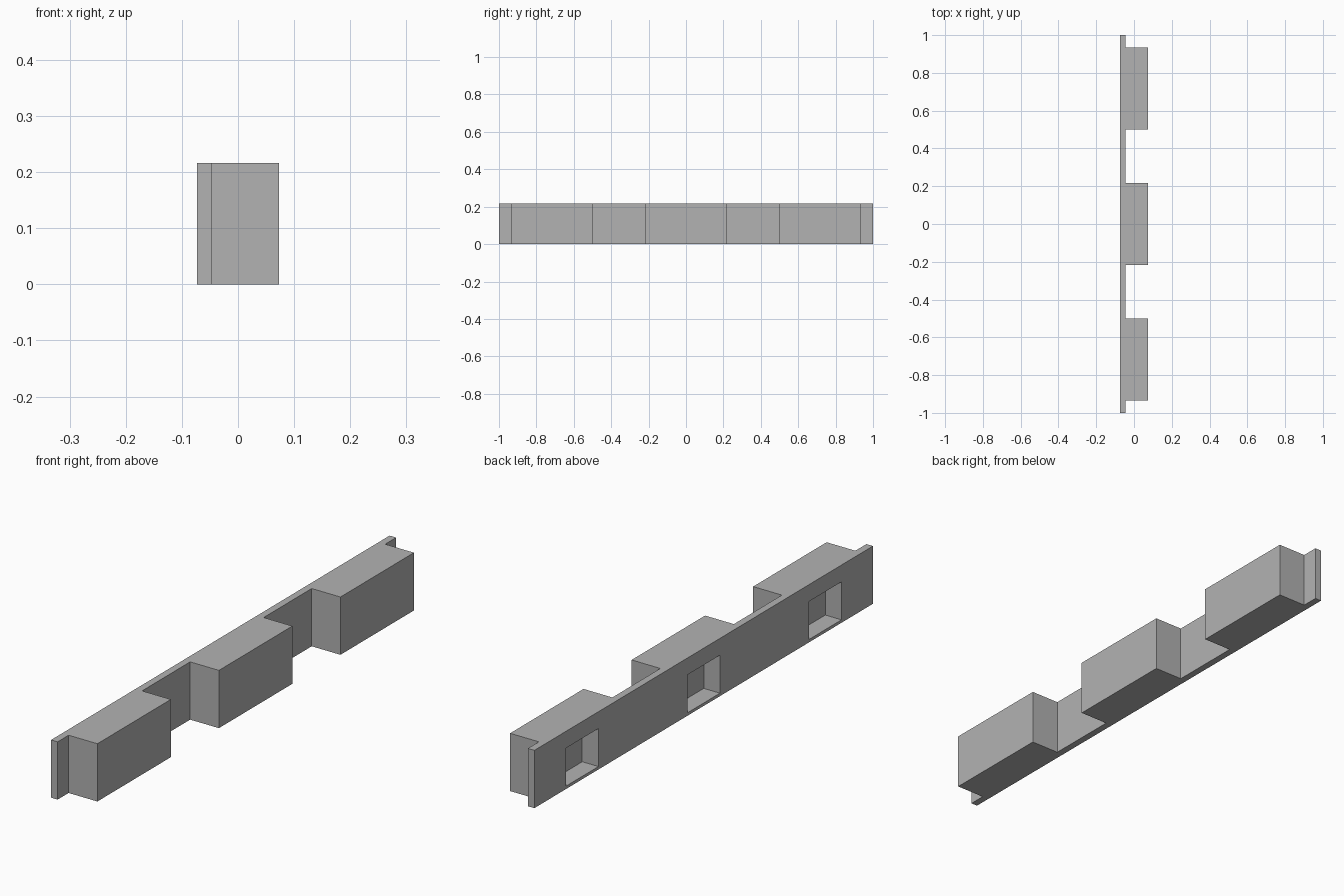
import bpy
import bmesh
from mathutils import Matrix, Vector

cube = bpy.data.objects.get("Cube")
if cube:
    bpy.data.objects.remove(cube, do_unlink=True)

# Main dimensions
HALF_LENGTH = 1.0
HALF_WIDTH = 0.073
HEIGHT = 0.216
PLATE_FRONT = -0.046
PITCH = 0.718
BLOCK_HALF = 0.217
POCKET_SIZE = Vector((0.067, 0.193, 0.142))
POCKET_BOTTOM = 0.011
BLOCK_CENTRES = [-PITCH, 0, PITCH]

grey = bpy.data.materials.new("plain_grey")
grey.use_nodes = True
grey.diffuse_color = (0.448, 0.448, 0.448, 1)
grey.node_tree.nodes["Principled BSDF"].inputs["Base Color"].default_value = grey.diffuse_color


def make_object(name, bm):
    bmesh.ops.recalc_face_normals(bm, faces=bm.faces)
    mesh = bpy.data.meshes.new(name)
    bm.to_mesh(mesh)
    bm.free()
    mesh.materials.append(grey)
    obj = bpy.data.objects.new(name, mesh)
    bpy.context.collection.objects.link(obj)
    return obj


# Rail: toothed plan outline, extruded upward
outline = [(-HALF_WIDTH, HALF_LENGTH), (-HALF_WIDTH, -HALF_LENGTH), (PLATE_FRONT, -HALF_LENGTH)]
for y in BLOCK_CENTRES:
    low, high = y - BLOCK_HALF, y + BLOCK_HALF
    outline += [(PLATE_FRONT, low), (HALF_WIDTH, low), (HALF_WIDTH, high), (PLATE_FRONT, high)]
outline.append((PLATE_FRONT, HALF_LENGTH))

bm = bmesh.new()
base = bm.faces.new([bm.verts.new((x, y, 0)) for x, y in outline])
extruded = bmesh.ops.extrude_face_region(bm, geom=[base], use_keep_orig=True)
top = [v for v in extruded["geom"] if isinstance(v, bmesh.types.BMVert)]
bmesh.ops.translate(bm, verts=top, vec=(0, 0, HEIGHT))
rail = make_object("toothed_rail", bm)

# Pocket cutters: one blind pocket behind each block
margin = 0.02
bm = bmesh.new()
for y in BLOCK_CENTRES:
    size = POCKET_SIZE + Vector((margin, 0, 0))
    centre = Vector((-HALF_WIDTH - margin + size.x / 2, y, POCKET_BOTTOM + size.z / 2))
    bmesh.ops.create_cube(bm, size=1, matrix=Matrix.Translation(centre) @ Matrix.Diagonal(size).to_4x4())
cutter = make_object("pocket_cutter", bm)
cutter.hide_render = True

# Cut the pockets, then discard the cutter
cut = rail.modifiers.new("pockets", "BOOLEAN")
cut.operation = "DIFFERENCE"
cut.solver = "EXACT"
cut.object = cutter
bpy.context.view_layer.objects.active = rail
rail.select_set(True)
bpy.ops.object.modifier_apply(modifier=cut.name)
bpy.data.objects.remove(cutter, do_unlink=True)
